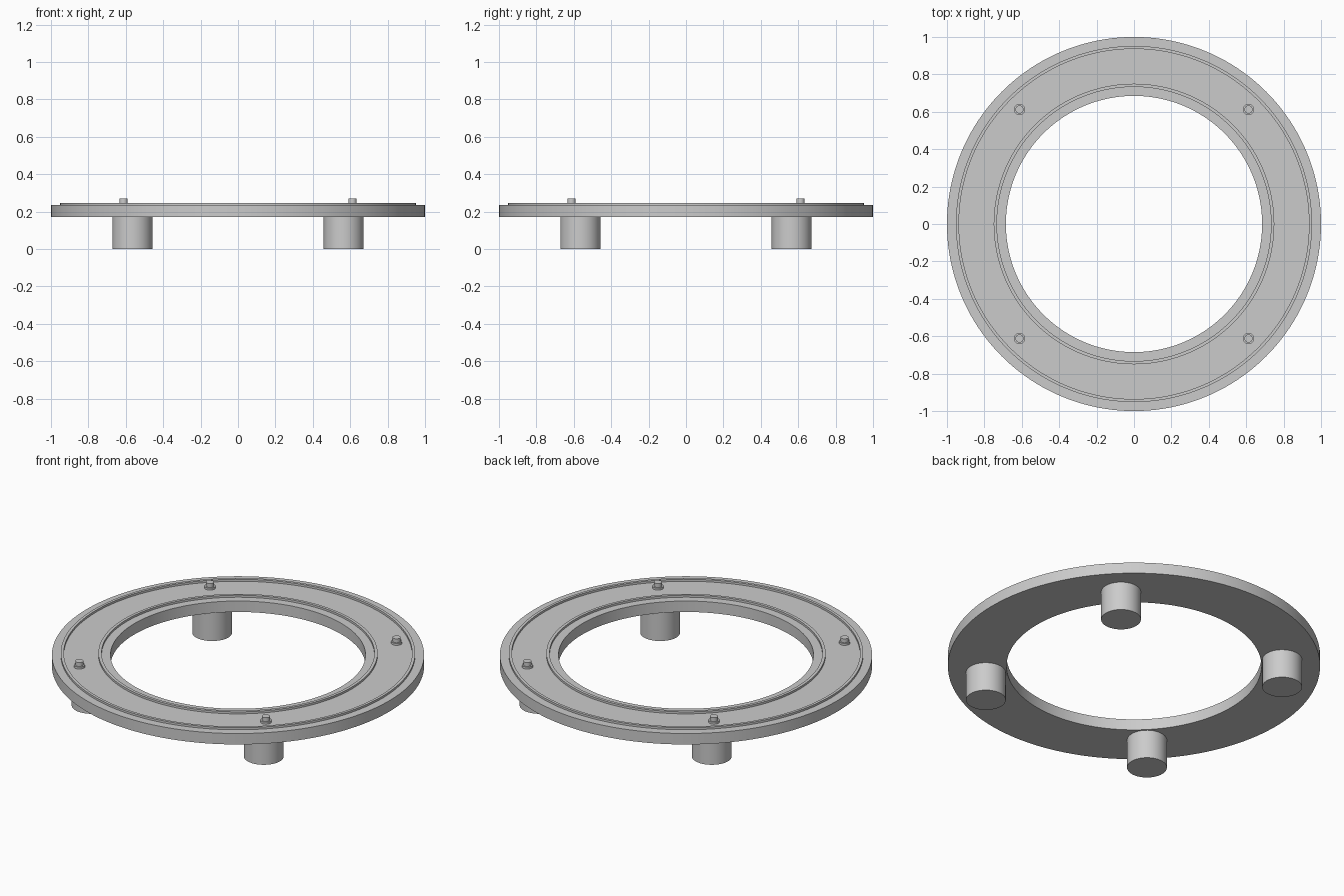
import bpy, bmesh, math

if "Cube" in bpy.data.objects:
    bpy.data.objects.remove(bpy.data.objects["Cube"])

grey = bpy.data.materials.new("plain_grey")
grey.diffuse_color = (0.6, 0.6, 0.6, 1)
grey.use_nodes = True
grey.node_tree.nodes["Principled BSDF"].inputs["Base Color"].default_value = grey.diffuse_color


def revolve(name, profile, x=0, y=0, segments=128, closed=True):
    """Spin an (r, z) profile around a vertical axis; r = 0 ends make caps."""
    bm = bmesh.new()
    verts = [bm.verts.new((r, 0, z)) for r, z in profile]
    pairs = list(zip(verts, verts[1:] + verts[:1])) if closed else list(zip(verts, verts[1:]))
    edges = [bm.edges.new(p) for p in pairs]
    bmesh.ops.spin(bm, geom=verts + edges, cent=(0, 0, 0), axis=(0, 0, 1),
                   angle=2 * math.pi, steps=segments, use_duplicate=False)
    bmesh.ops.remove_doubles(bm, verts=bm.verts, dist=1e-5)
    bmesh.ops.recalc_face_normals(bm, faces=bm.faces)
    mesh = bpy.data.meshes.new(name)
    bm.to_mesh(mesh)
    bm.free()
    obj = bpy.data.objects.new(name, mesh)
    obj.location = (x, y, 0)
    mesh.materials.append(grey)
    bpy.context.collection.objects.link(obj)
    bpy.ops.object.select_all(action='DESELECT')
    obj.select_set(True)
    bpy.context.view_layer.objects.active = obj
    bpy.ops.object.shade_smooth_by_angle(angle=math.radians(30))
    return obj


BOTTOM, TOP, LIP = 0.17, 0.235, 0.247

# flat ring with two thin raised lips on its top
revolve("ring_plate", [
    (0.685, BOTTOM), (1.0, BOTTOM), (1.0, TOP),
    (0.952, TOP), (0.952, LIP), (0.936, LIP), (0.936, TOP),
    (0.75, TOP), (0.75, LIP), (0.733, LIP), (0.733, TOP),
    (0.685, TOP)], segments=160)

for sx in (-1, 1):
    for sy in (-1, 1):
        tag = ("left" if sx < 0 else "right") + ("_front" if sy < 0 else "_back")
        # round foot under the plate
        revolve("foot_" + tag, [(0, 0), (0.107, 0), (0.107, BOTTOM), (0, BOTTOM)],
                sx * 0.565, sy * 0.565, 48, closed=False)
        # stepped pin on top
        revolve("pin_" + tag, [(0, TOP), (0.03, TOP), (0.03, LIP), (0.022, LIP),
                               (0.022, 0.27), (0, 0.27)],
                sx * 0.612, sy * 0.612, 24, closed=False)
